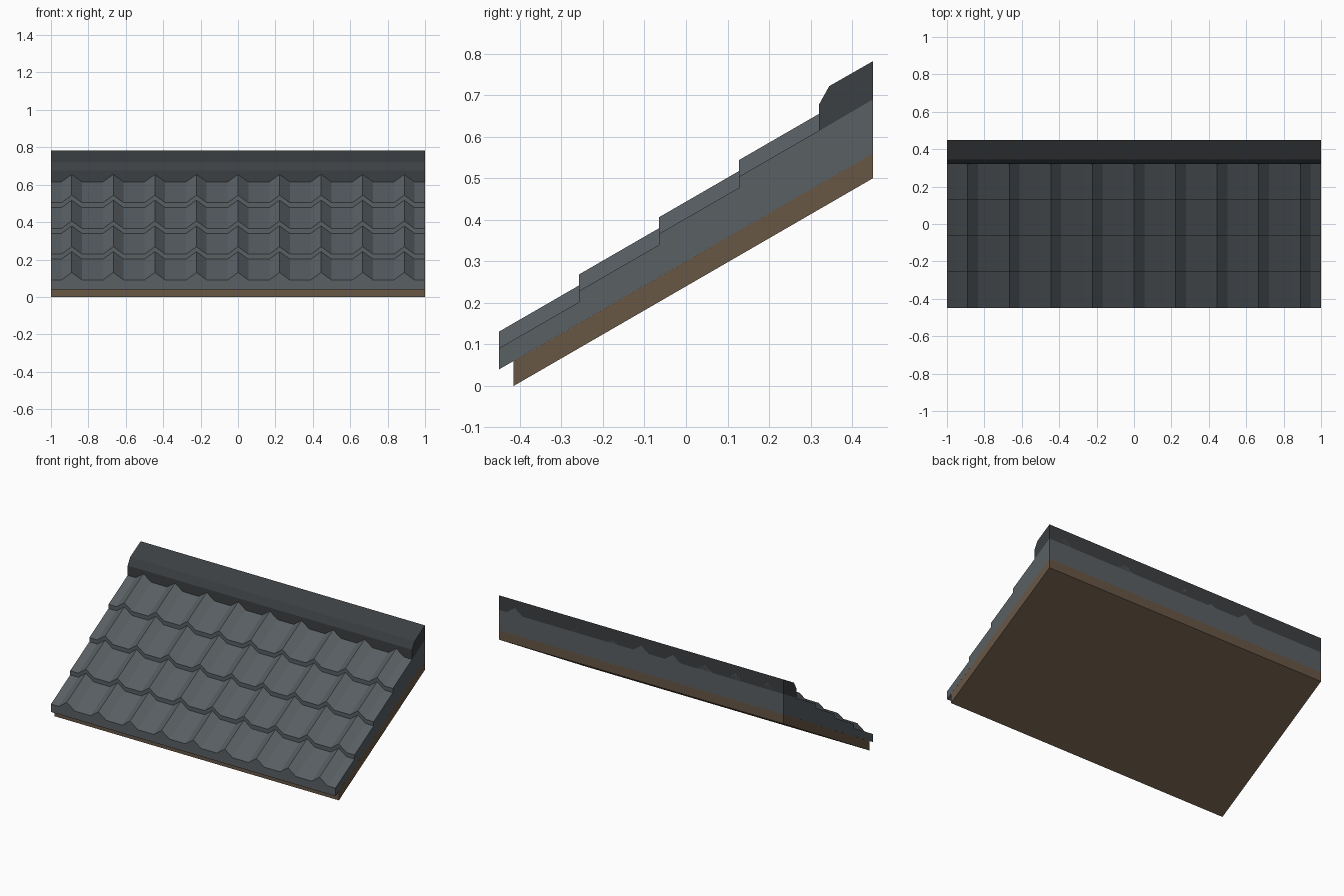
import bpy, bmesh, math

if "Cube" in bpy.data.objects:
    bpy.data.objects.remove(bpy.data.objects["Cube"])

SLOPE = math.tan(math.radians(30))
Y0, Y1 = -0.45, 0.45
COURSES = 4
STEP = 0.1925        # horizontal depth of one tile course
LIFT = 0.0265        # extra height of each overlapping course
PITCH = 2 / 9        # spacing of the tile ribs


def material(name, rgb):
    m = bpy.data.materials.new(name)
    m.diffuse_color = (*rgb, 1)
    m.use_nodes = True
    m.node_tree.nodes["Principled BSDF"].inputs["Base Color"].default_value = m.diffuse_color
    return m


def finish(name, bm, mat):
    bmesh.ops.recalc_face_normals(bm, faces=bm.faces)
    me = bpy.data.meshes.new(name)
    bm.to_mesh(me)
    bm.free()
    me.materials.append(mat)
    ob = bpy.data.objects.new(name, me)
    bpy.context.collection.objects.link(ob)
    return ob


def prism(name, profile, mat):
    """Extrude a y-z profile across the full width."""
    bm = bmesh.new()
    f = bm.faces.new([bm.verts.new((-1, y, z)) for y, z in profile])
    r = bmesh.ops.extrude_face_region(bm, geom=[f])
    for v in r["geom"]:
        if isinstance(v, bmesh.types.BMVert):
            v.co.x = 1
    return finish(name, bm, mat)


tile_mat = material("slate_grey", (0.10, 0.115, 0.125))
cap_mat = material("dark_slate", (0.045, 0.05, 0.054))
wood_mat = material("wood_brown", (0.14, 0.095, 0.06))

# wooden deck under the tiles
prism("roof_deck", [(-0.415, 0), (Y1, 0.50), (Y1, 0.56), (-0.415, 0.06)], wood_mat)

# ridge cap along the top edge
prism("ridge_cap", [(0.32, 0.614), (0.32, 0.677), (0.345, 0.722),
                    (Y1, 0.782), (Y1, 0.69)], cap_mat)

# tile cross-section: peaked rib on a flat pan, repeated
section = [(-1, 0)]
for i in range(-4, 5):
    x = i * PITCH
    section += [(x - 0.055, 0), (x, 0.04), (x + 0.055, 0)]
section.append((1, 0))

# stepped rows: start and end of every course
stations = []
for c in range(COURSES):
    ya = Y0 + c * STEP
    yb = Y1 if c == COURSES - 1 else ya + STEP
    for y in (ya, yb):
        stations.append((y, 0.091 + SLOPE * (y - Y0) + c * LIFT))

# closed tile layer
bm = bmesh.new()
rows = [[bm.verts.new((x, y, z + h)) for x, h in section] for y, z in stations]
for a, b in zip(rows, rows[1:]):
    for i in range(len(section) - 1):
        bm.faces.new((a[i], a[i + 1], b[i + 1], b[i]))
fl, fr = (bm.verts.new((x, Y0, 0.04)) for x in (-1, 1))
bl, br = (bm.verts.new((x, Y1, 0.56)) for x in (-1, 1))
bm.faces.new([fl, fr] + rows[0][::-1])
bm.faces.new([br, bl] + rows[-1])
bm.faces.new([bl, fl] + [r[0] for r in rows])
bm.faces.new([br, fr] + [r[-1] for r in rows])
bm.faces.new((fl, fr, br, bl))
finish("roof_tiles", bm, tile_mat)
